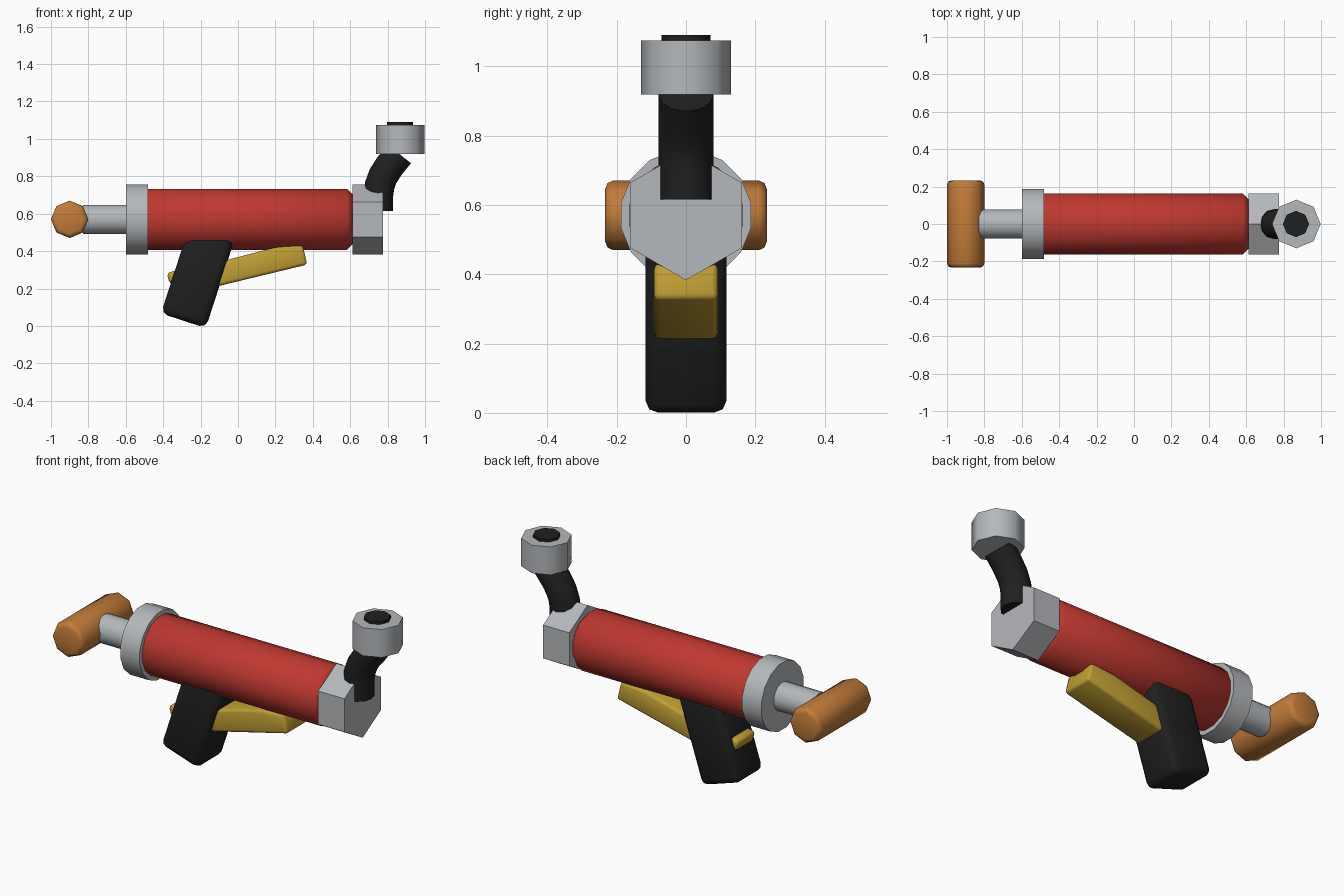
import bpy, bmesh, math
from mathutils import Matrix, Vector

old = bpy.data.objects.get("Cube")
if old:
    bpy.data.objects.remove(old, do_unlink=True)


def material(name, rgb):
    m = bpy.data.materials.new(name)
    m.use_nodes = True
    m.diffuse_color = (*rgb, 1)
    m.node_tree.nodes["Principled BSDF"].inputs["Base Color"].default_value = (*rgb, 1)
    return m


RED = material("red paint", (0.52, 0.04, 0.03))
GREY = material("grey metal", (0.46, 0.48, 0.50))
BLACK = material("black rubber", (0.014, 0.014, 0.014))
BRASS = material("yellow brass", (0.52, 0.34, 0.035))
WOOD = material("orange wood", (0.54, 0.20, 0.042))
AXES = {
    "x": Matrix.Rotation(math.pi / 2, 4, "Y"),
    "y": Matrix.Rotation(math.pi / 2, 4, "X"),
    "z": Matrix.Identity(4),
}


def finish(name, bm, mat, bevel=0.0, segments=2, limit=50):
    """Turn a bmesh into a bevelled, smooth-shaded object."""
    bmesh.ops.recalc_face_normals(bm, faces=bm.faces[:])
    me = bpy.data.meshes.new(name)
    bm.to_mesh(me)
    bm.free()
    me.materials.append(mat)
    ob = bpy.data.objects.new(name, me)
    bpy.context.collection.objects.link(ob)
    bpy.ops.object.select_all(action="DESELECT")
    ob.select_set(True)
    bpy.context.view_layer.objects.active = ob
    if bevel:
        mod = ob.modifiers.new("Bevel", "BEVEL")
        mod.width, mod.segments = bevel, segments
        mod.limit_method, mod.angle_limit = "ANGLE", math.radians(limit)
        bpy.ops.object.modifier_apply(modifier=mod.name)
    bpy.ops.object.shade_smooth_by_angle(angle=math.radians(50))
    return ob


def prism(name, mat, sides, radius, start, length, axis, turn=0.0, **kw):
    """Regular prism growing from start along a positive axis."""
    bm = bmesh.new()
    bmesh.ops.create_cone(bm, cap_ends=True, segments=sides, radius1=radius,
                          radius2=radius, depth=length)
    step = Vector((0, 0, 0))
    step["xyz".index(axis)] = length / 2
    bm.transform(Matrix.Translation(Vector(start) + step) @ AXES[axis]
                 @ Matrix.Rotation(turn, 4, "Z"))
    return finish(name, bm, mat, **kw)


def box(name, mat, centre, size, tilt, **kw):
    bm = bmesh.new()
    bmesh.ops.create_cube(bm, size=1)
    bm.transform(Matrix.Translation(centre) @ Matrix.Rotation(math.radians(tilt), 4, "Y")
                 @ Matrix.Diagonal((*size, 1)))
    return finish(name, bm, mat, **kw)


# Barrel, collar, plunger rod and hexagonal head share one axis
AXIS_Z = 0.57
half = math.pi / 16
prism("barrel", RED, 16, 0.166, (-0.55, 0, AXIS_Z), 1.163, "x", half, bevel=0.03, segments=1)
prism("collar", GREY, 16, 0.191, (-0.6, 0, AXIS_Z), 0.12, "x", half)
prism("plunger_rod", GREY, 16, 0.079, (-0.83, 0, AXIS_Z), 0.27, "x", half)
head = prism("hex_head", GREY, 6, 0.187, (0.612, 0, AXIS_Z), 0.163, "x", math.pi / 2)
# Keep the hexagon standing on a corner
if max(v.co.z for v in head.data.vertices) < AXIS_Z + 0.18:
    head.data.transform(Matrix.Translation((0, 0, AXIS_Z)) @ Matrix.Rotation(math.pi / 6, 4, "X")
                        @ Matrix.Translation((0, 0, -AXIS_Z)))

# Plunger handle
prism("plunger_handle", WOOD, 8, 0.1, (-0.9, -0.233, AXIS_Z), 0.466, "y", bevel=0.022)

# Grip: leaning rounded block running up into the barrel
lean = math.radians(18)
up = Vector((math.sin(lean), 0, math.cos(lean)))
length = 0.55
box("grip", BLACK, Vector((-0.292, 0, 0.028)) + up * length / 2,
    (0.252, 0.234, length), 18, bevel=0.037)

# Trigger lever: side profile extruded across, plus its rear end behind the grip
profile = [(-0.25, 0.178), (0.37, 0.328), (0.346, 0.432), (0.2, 0.42), (-0.25, 0.303)]
bm = bmesh.new()
face = bm.faces.new([bm.verts.new((x, -0.092, z)) for x, z in profile])
ext = bmesh.ops.extrude_face_region(bm, geom=[face])
bmesh.ops.translate(bm, vec=(0, 0.184, 0),
                    verts=[g for g in ext["geom"] if isinstance(g, bmesh.types.BMVert)])
finish("trigger_lever", bm, BRASS, bevel=0.016, limit=30)
box("trigger_tail", BRASS, (-0.31, 0, 0.27), (0.13, 0.16, 0.06), -14, bevel=0.016)

# Bent hose swept along a centre line
path = [(0.75, 0.615), (0.75, 0.70), (0.757, 0.75), (0.775, 0.80), (0.81, 0.855), (0.862, 0.92)]
bm = bmesh.new()
rings, n = [], 12
for i, (x, z) in enumerate(path):
    a, b = path[max(i - 1, 0)], path[min(i + 1, len(path) - 1)]
    t = Vector((b[0] - a[0], 0, b[1] - a[1])).normalized()
    side = Vector((t.z, 0, -t.x))
    rings.append([bm.verts.new(Vector((x, 0, z)) + 0.08 * (
        side * math.cos(k * math.tau / n) + Vector((0, math.sin(k * math.tau / n), 0))))
        for k in range(n)])
for lo, hi in zip(rings, rings[1:]):
    for k in range(n):
        bm.faces.new((lo[k], lo[(k + 1) % n], hi[(k + 1) % n], hi[k]))
bm.faces.new(rings[0])
bm.faces.new(rings[-1])
finish("hose", bm, BLACK)

# Nozzle cup with dark opening
prism("nozzle_cup", GREY, 8, 0.13, (0.868, 0, 0.918), 0.157, "z")
prism("nozzle_opening", BLACK, 8, 0.07, (0.866, 0, 1.04), 0.051, "z")
